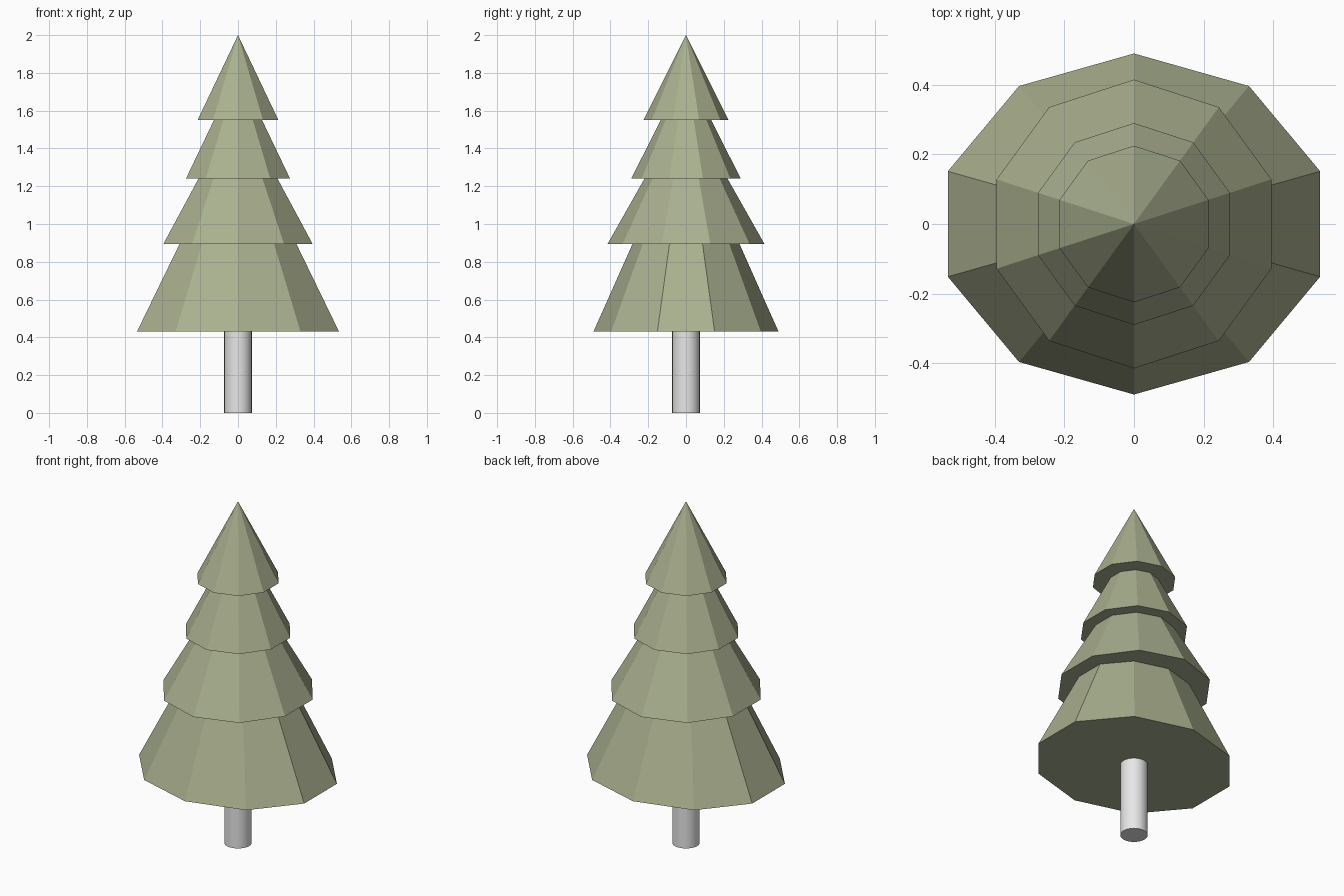
import bpy, math

if "Cube" in bpy.data.objects:
    bpy.data.objects.remove(bpy.data.objects["Cube"])


def material(name, rgb):
    m = bpy.data.materials.new(name)
    m.diffuse_color = (*rgb, 1.0)
    m.use_nodes = True
    m.node_tree.nodes["Principled BSDF"].inputs["Base Color"].default_value = m.diffuse_color
    return m


needles = material("sage_green", (0.40, 0.435, 0.275))
bark = material("light_grey", (0.8, 0.8, 0.8))


def cone(name, sides, r1, r2, z0, z1, mat, angle=0.0, x_scale=1.0):
    bpy.ops.mesh.primitive_cone_add(vertices=sides, radius1=r1, radius2=r2,
                                    depth=z1 - z0, location=(0, 0, (z0 + z1) / 2))
    ob = bpy.context.object
    ob.name = name
    for v in ob.data.vertices:
        # place the first corner on the y axis, then stretch sideways
        x, y = v.co.x, v.co.y
        r = math.hypot(x, y)
        if r > 1e-6:
            k = round((math.atan2(y, x) - math.pi / 2) / (2 * math.pi / sides))
            a = math.pi / 2 + k * 2 * math.pi / sides
            v.co.x, v.co.y = r * math.cos(a) * x_scale, r * math.sin(a)
    ob.data.materials.append(mat)
    return ob


# Foliage tiers: name, bottom radius, top radius, bottom z, top z, x stretch
tiers = [
    ("bottom_foliage", 0.49, 0.283, 0.43, 0.895, 1.148),
    ("lower_middle_foliage", 0.415, 0.22, 0.895, 1.24, 1.0),
    ("upper_middle_foliage", 0.29, 0.134, 1.24, 1.55, 1.0),
    ("top_foliage", 0.225, 0.0, 1.55, 2.0, 1.0),
]
for name, r1, r2, z0, z1, sx in tiers:
    cone(name, 10, r1, r2, z0, z1, needles, x_scale=sx)

# Trunk: smooth round post
trunk = cone("trunk", 32, 0.073, 0.073, 0.0, 0.44, bark)
bpy.ops.object.shade_smooth_by_angle(angle=math.radians(30))
